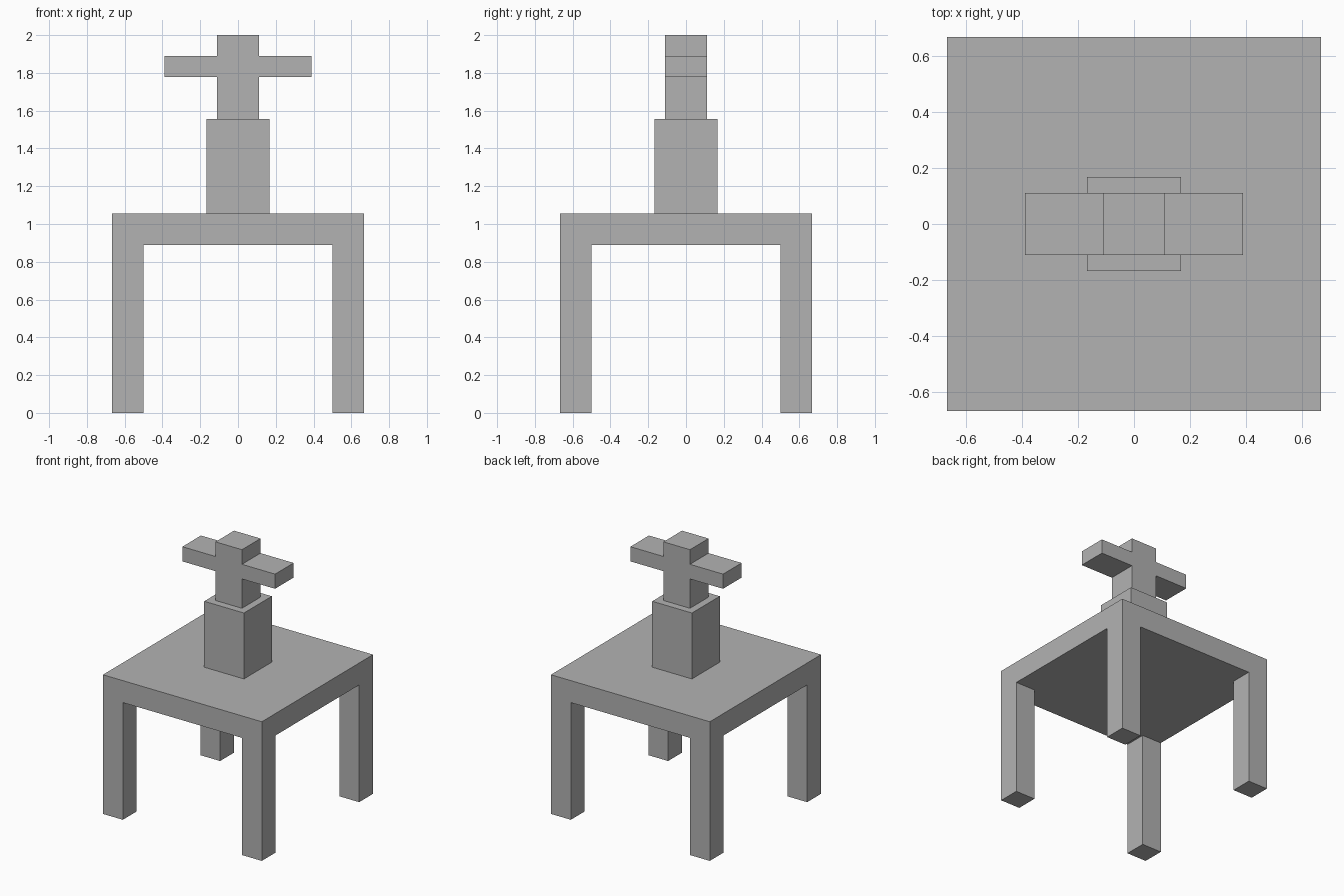
import bpy
import bmesh
from mathutils import Matrix, Vector

default = bpy.data.objects.get("Cube")
if default:
    bpy.data.objects.remove(default, do_unlink=True)

U = 1 / 18  # modelling unit

GREY = (0.448, 0.448, 0.448, 1)
grey = bpy.data.materials.new("plain grey")
grey.use_nodes = True
grey.diffuse_color = GREY
grey.node_tree.nodes["Principled BSDF"].inputs["Base Color"].default_value = GREY


def box(width, depth, bottom, top):
    """Box centred on the z axis, in modelling units."""
    bm = bmesh.new()
    size = Matrix.Diagonal((width * U, depth * U, (top - bottom) * U, 1))
    place = Matrix.Translation((0, 0, (top + bottom) / 2 * U))
    bmesh.ops.create_cube(bm, size=1, matrix=place @ size)
    return bm


def cut(bm, axis, position):
    """Slice every face with a plane square to the axis."""
    normal = Vector((0, 0, 0))
    normal[axis] = 1
    bmesh.ops.bisect_plane(bm, geom=bm.verts[:] + bm.edges[:] + bm.faces[:],
                           plane_co=normal * position * U, plane_no=normal)


def pull(bm, chosen, distance):
    """Extrude each chosen face along its own normal."""
    bm.normal_update()
    faces = [f for f in bm.faces if chosen(f.normal, f.calc_center_median() / U)]
    for f in bmesh.ops.extrude_discrete_faces(bm, faces=faces)["faces"]:
        shift = f.normal.copy() * distance * U
        for v in f.verts:
            v.co += shift


def finish(name, bm):
    bmesh.ops.recalc_face_normals(bm, faces=bm.faces)
    mesh = bpy.data.meshes.new(name)
    bm.to_mesh(mesh)
    bm.free()
    mesh.materials.append(grey)
    bpy.context.collection.objects.link(bpy.data.objects.new(name, mesh))


# Table: slab with four legs pulled down from its corners
table = box(24, 24, 16, 19)
for axis in (0, 1):
    for side in (-9, 9):
        cut(table, axis, side)
pull(table, lambda n, c: n.z < -0.9 and abs(c.x) > 9 and abs(c.y) > 9, 16)
finish("table", table)

# Square pedestal standing on the table
finish("pedestal", box(6, 6, 19, 28))

# Upright post with an arm pulled out of each side
post = box(4, 4, 28, 36)
for height in (32, 34):
    cut(post, 2, height)
pull(post, lambda n, c: abs(n.x) > 0.9 and 32 < c.z < 34, 5)
finish("post_and_arms", post)
